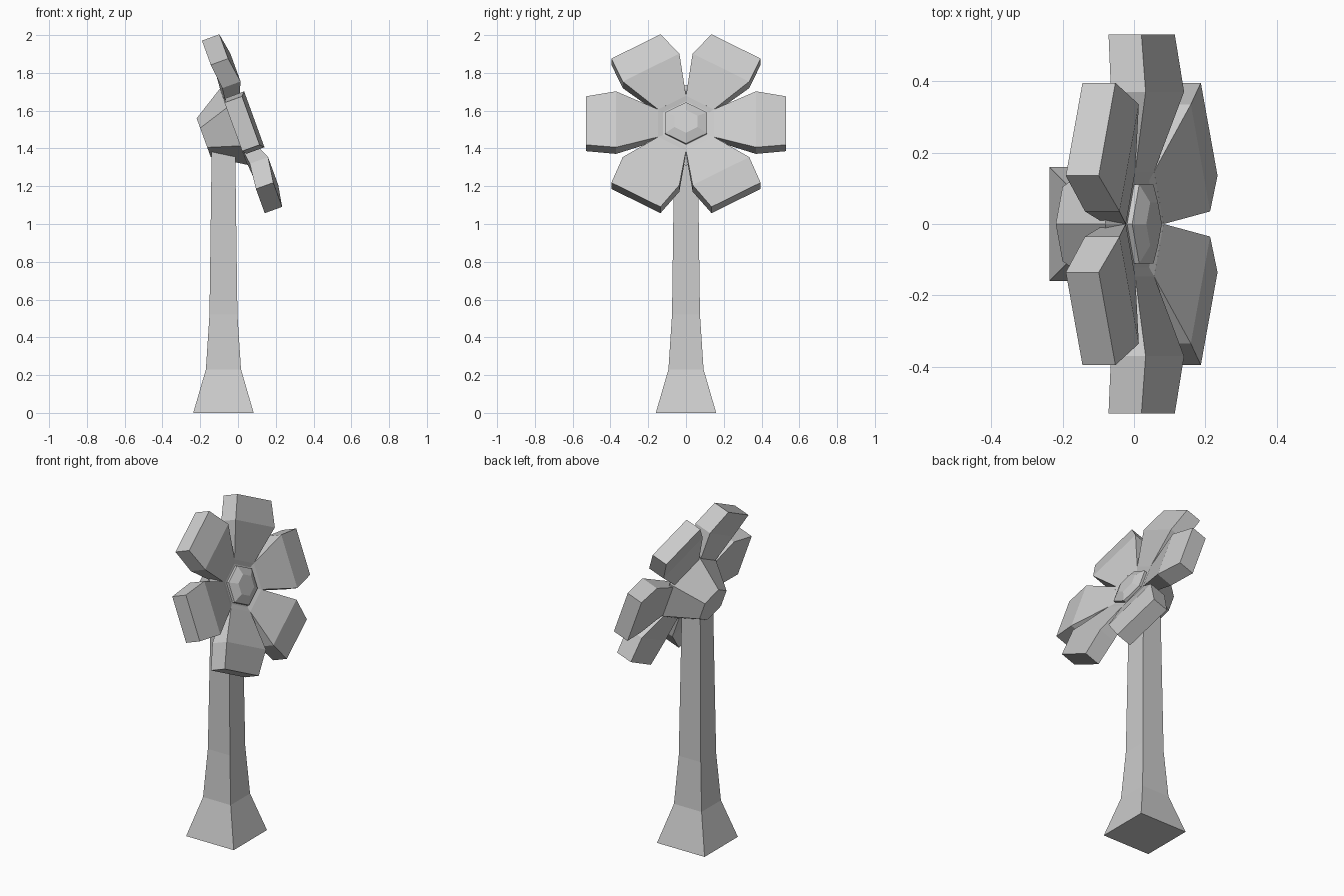
import bpy
from math import radians, cos, sin, pi
from mathutils import Vector

if "Cube" in bpy.data.objects:
    bpy.data.objects.remove(bpy.data.objects["Cube"])

# Tilted frame of the flower head: N faces forward (+x, up), V runs up the face
A = radians(20)
CENTRE = Vector((0.0675, 0, 1.5475))
N = Vector((cos(A), 0, sin(A)))
V = Vector((-sin(A), 0, cos(A))) * 0.91
U = Vector((0, 1, 0))


def head_point(u, v, n):
    return CENTRE + U * u + V * v + N * n


def loft(name, rings):
    """Join equal-sized rings of points into a closed solid."""
    k = len(rings[0])
    verts = [p for ring in rings for p in ring]
    faces = [tuple(range(k))[::-1],
             tuple(range(len(verts) - k, len(verts)))]
    for r in range(len(rings) - 1):
        for i in range(k):
            j = (i + 1) % k
            faces.append((r * k + i, r * k + j, (r + 1) * k + j, (r + 1) * k + i))
    mesh = bpy.data.meshes.new(name)
    mesh.from_pydata(verts, [], faces)
    obj = bpy.data.objects.new(name, mesh)
    bpy.context.collection.objects.link(obj)
    return obj


def hex_ring(radius, n):
    angles = [pi / 6 + i * pi / 3 for i in range(6)]
    return [head_point(radius * cos(a), radius * sin(a), n) for a in angles]


def petal_ring(angle, dist, half_width, front, back):
    pts = []
    for side, n in ((-1, back), (1, back), (1, front), (-1, front)):
        w = side * half_width
        pts.append(head_point(dist * cos(angle) - w * sin(angle),
                              dist * sin(angle) + w * cos(angle), n))
    return pts


# Square flared stem
loft("stem", [[Vector((-0.077 + sx * h, sy * h, z))
               for sx, sy in ((-1, -1), (1, -1), (1, 1), (-1, 1))]
              for h, z in ((0.16, 0), (0.093, 0.23), (0.074, 0.52), (0.062, 1.42))])

# Six-sided flower head with a shallow dished front
loft("flower_head", [hex_ring(r, n) for r, n in
                     ((0.12, -0.265), (0.25, -0.075), (0.17, -0.04), (0.14, -0.05))])

# Faceted button in the middle
loft("centre_button", [hex_ring(r, n) for r, n in
                       ((0.128, -0.07), (0.128, -0.035), (0.07, -0.012))])

# Six bent petals: root, bend, tip
for i in range(6):
    a = i * pi / 3
    loft(f"petal_{i + 1}", [petal_ring(a, *s) for s in
                            ((0.147, 0.085, -0.04, -0.10),
                             (0.37, 0.173, 0.02, -0.083),
                             (0.53, 0.15, 0.0, -0.098))])
